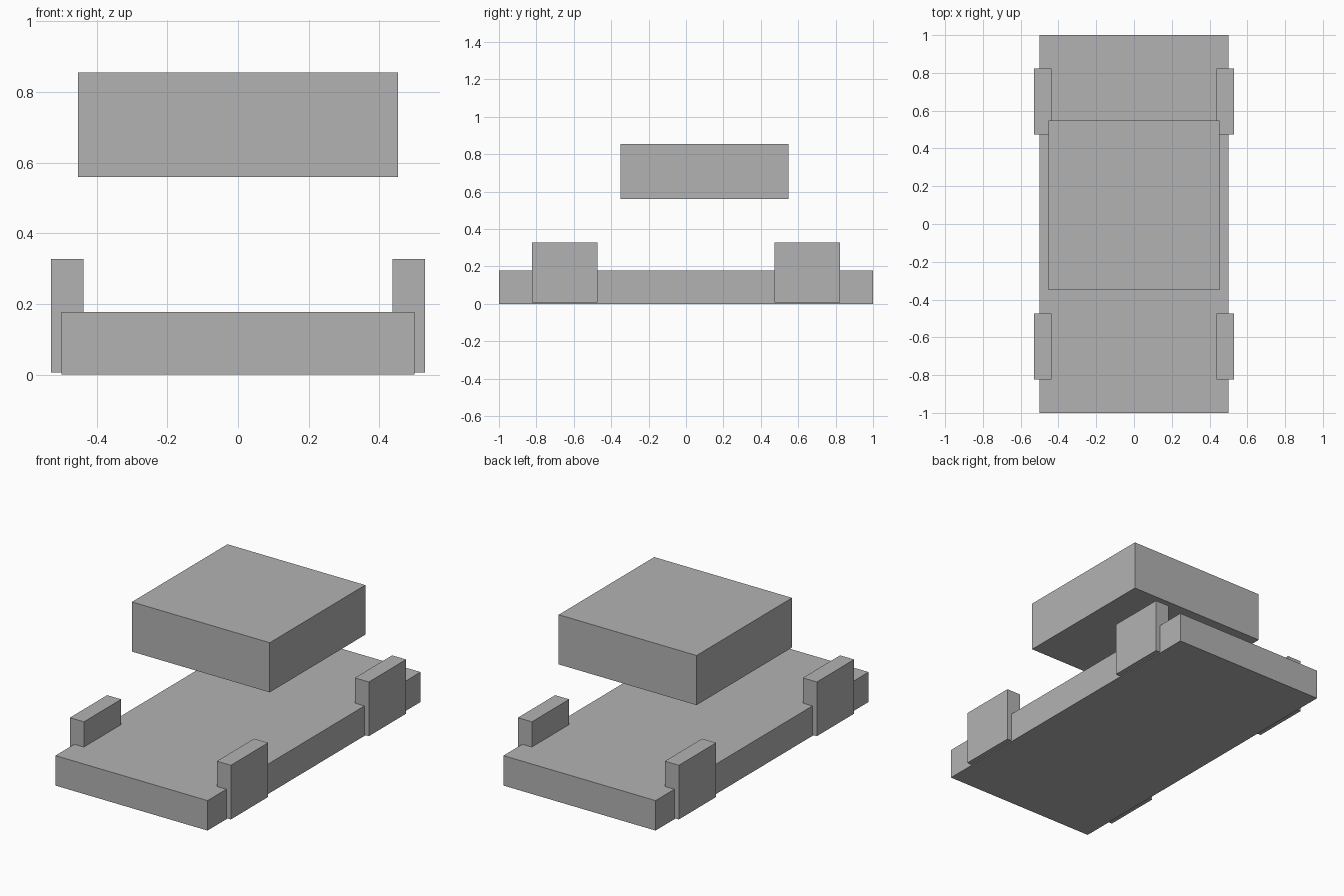
import bpy
import bmesh
from mathutils import Vector

if "Cube" in bpy.data.objects:
    bpy.data.objects.remove(bpy.data.objects["Cube"])

grey = bpy.data.materials.new("plain grey")
grey.diffuse_color = (0.45, 0.45, 0.45, 1.0)
grey.use_nodes = True
grey.node_tree.nodes["Principled BSDF"].inputs["Base Color"].default_value = grey.diffuse_color


def box(name, low, high):
    """Axis-aligned box between two corners."""
    low, high = Vector(low), Vector(high)
    size, middle = high - low, (low + high) / 2
    bm = bmesh.new()
    bmesh.ops.create_cube(bm, size=1.0)
    bmesh.ops.scale(bm, vec=size, verts=bm.verts)
    mesh = bpy.data.meshes.new(name)
    bm.to_mesh(mesh)
    bm.free()
    mesh.materials.append(grey)
    obj = bpy.data.objects.new(name, mesh)
    obj.location = middle
    bpy.context.collection.objects.link(obj)
    return obj


# Flat chassis slab
box("chassis", (-0.5, -1.0, 0.0), (0.5, 1.0, 0.178))

# Roof block hovering above the chassis, set slightly to the rear
box("roof", (-0.453, -0.349, 0.56), (0.453, 0.548, 0.855))

# Four block wheels straddling the chassis edges
for end, y in (("front", -0.648), ("rear", 0.648)):
    for side, x in (("left", -0.483), ("right", 0.483)):
        box(f"{end}_{side}_wheel",
            (x - 0.046, y - 0.175, 0.006), (x + 0.046, y + 0.175, 0.328))
